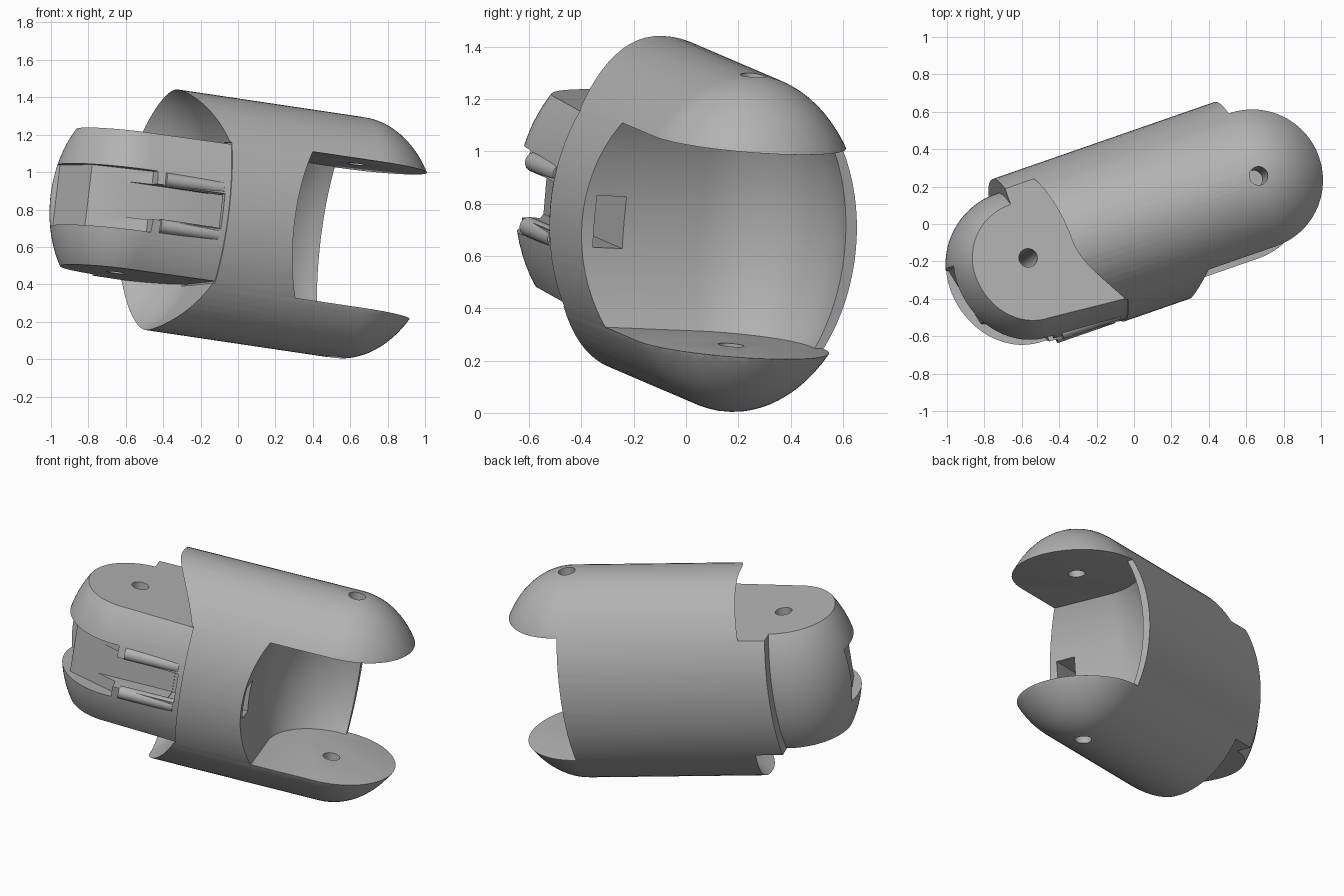
import bpy, bmesh, math
from mathutils import Matrix, Vector

cube = bpy.data.objects.get("Cube")
if cube:
    bpy.data.objects.remove(cube, do_unlink=True)

# Tilted frame: U runs along the link, W along the hinge pins
U = Vector((0.936, 0.325, -0.139)).normalized()
W = Vector((0.109, 0.079, 0.99))
W = (W - U * W.dot(U)).normalized()
V = W.cross(U)
FRAME = Matrix.Translation((0, 0, 0.738)) @ Matrix((U, V, W)).transposed().to_4x4()

FORK, PIN = 0.63, -0.652       # hinge positions along the link
A, B = 0.475, 0.65             # half width and half height of the shell
TONGUE, GAP = 0.37, 0.395      # half heights of the tongue and the fork gap
SEG = 80

grey = bpy.data.materials.new("plain grey")
grey.use_nodes = True
grey.diffuse_color = (0.45, 0.45, 0.45, 1)
grey.node_tree.nodes["Principled BSDF"].inputs["Base Color"].default_value = (0.45, 0.45, 0.45, 1)


def finish(name, bm):
    bmesh.ops.recalc_face_normals(bm, faces=bm.faces[:])
    mesh = bpy.data.meshes.new(name)
    bm.to_mesh(mesh)
    bm.free()
    mesh.materials.append(grey)
    ob = bpy.data.objects.new(name, mesh)
    bpy.context.collection.objects.link(ob)
    return ob


def skin(name, loops):
    """Join closed outlines of equal length and cap both ends."""
    bm = bmesh.new()
    loops = [[bm.verts.new(p) for p in loop] for loop in loops]
    for p, q in zip(loops, loops[1:]):
        for i in range(len(p)):
            j = (i + 1) % len(p)
            bm.faces.new((p[i], p[j], q[j], q[i]))
    bm.faces.new(loops[0])
    bm.faces.new(loops[-1])
    return finish(name, bm)


def loft(name, rings, front=1.0):
    """Elliptical rings (u, half width, half height), front half widened by a factor."""
    angles = [2 * math.pi * i / SEG for i in range(SEG)]
    return skin(name, [[(u, a * math.cos(t) * (front if math.cos(t) < 0 else 1), b * math.sin(t))
                        for t in angles] for u, a, b in rings])


def dome(u, a, b, side):
    angles = [math.radians(89 * i / 24) for i in range(25)]
    return [(u + side * a * math.sin(t), a * math.cos(t), b * math.cos(t)) for t in angles]


def prism(name, points, low, high):
    return skin(name, [[(u, v, w) for u, v in points] for w in (low, high)])


def box(name, u0, u1, v0, v1, w0, w1):
    return prism(name, [(u0, v0), (u1, v0), (u1, v1), (u0, v1)], w0, w1)


def arc(u, v, r, start, end, n):
    return [(u + r * math.cos(t), v + r * math.sin(t)) for t in
            (math.radians(start + (end - start) * i / n) for i in range(n + 1))]


def swing_room(name, centre, radius, height, side, low, high):
    """Space swept by a dome that swings in from the front; it opens towards side * U."""
    loops = []
    for i in range(25):
        w = low + (high - low) * i / 24
        r = radius * math.sqrt(1 - (w / height) ** 2)
        rim, far = centre + side * 0.04, centre + side * 1.5
        plan = [(far, 0.8), (rim, 0.8), (rim, r)]
        plan += [(centre - side * r * math.sin(t), r * math.cos(t))
                 for t in (math.pi / 2 * k / 20 for k in range(21))]
        plan += [(centre - side * r, -0.8), (far, -0.8)]
        loops.append([(u, v, w) for u, v in plan])
    return skin(name, loops)


def combine(target, tool, operation):
    mod = target.modifiers.new("shape", 'BOOLEAN')
    mod.operation = operation
    mod.solver = 'EXACT'
    mod.object = tool
    bpy.context.view_layer.objects.active = target
    bpy.ops.object.modifier_apply(modifier=mod.name)
    bpy.data.objects.remove(tool, do_unlink=True)


# Outer shell with domed fork tips
link = loft("link_body", [(-0.645, A, B)] + dome(FORK, A, B, 1))

# Socket between the fork arms
combine(link, swing_room("socket", 0.585, 0.43, 0.65, 1, -GAP, GAP), 'DIFFERENCE')

# Rounded inner lips of the fork arms
bm = bmesh.new()
bm.from_mesh(link.data)
lips = [e for e in bm.edges if len(e.link_faces) == 2
        and all(abs(abs(v.co.z) - GAP) < 0.001 and v.co.x > 0.27 for v in e.verts)
        and e.calc_face_angle_signed() > 0.3]
bmesh.ops.bevel(bm, geom=lips, offset=0.03, segments=3, profile=0.5, affect='EDGES', clamp_overlap=True)
bm.to_mesh(link.data)
bm.free()

# Clearance above and below the tongue
for low, high in ((TONGUE, 0.7), (-0.7, -TONGUE)):
    combine(link, swing_room("clearance", PIN, 0.497, 0.722, -1, low, high), 'DIFFERENCE')
combine(link, box("front_relief", -1, -0.22, -0.7, 0.1, -TONGUE - 0.01, TONGUE + 0.01), 'DIFFERENCE')

# Rounded tongue, fuller at the front
tongue = loft("tongue", [(-0.1, 0.418, 0.645)] + dome(PIN, 0.395, 0.57, -1), 1.13)
combine(tongue, box("slab", -1.3, 0.2, -0.8, 0.8, -TONGUE, TONGUE), 'INTERSECT')
combine(link, tongue, 'UNION')

# Flat recess around the tongue tip
recess = arc(PIN, 0, 0.365, 165, 273, 2) + arc(PIN, 0, 0.7, 273, 165, 3)
combine(link, prism("recess", recess, -0.165, 0.165), 'DIFFERENCE')

# Guide channel, open on the tongue and tunnelled into the socket
combine(link, box("open_channel", -0.8, -0.25, -0.7, -0.31, -0.095, 0.095), 'DIFFERENCE')
combine(link, box("tunnel", -0.3, 0.3, -0.425, -0.305, -0.1, 0.1), 'DIFFERENCE')

# Hinge pin holes
for u in (FORK, PIN):
    combine(link, prism("pin_hole", arc(u, 0, 0.05, 0, 345, 23), -1, 1), 'DIFFERENCE')

# Rounded rails beside the channel
parts = [link]
for side, name in ((1, "upper_rail"), (-1, "lower_rail")):
    bm = bmesh.new()
    bmesh.ops.create_cone(bm, cap_ends=True, segments=20, radius1=0.038, radius2=0.038, depth=0.33,
                          matrix=Matrix.Translation((-0.42, -0.425, side * 0.125))
                          @ Matrix.Rotation(math.pi / 2, 4, 'Y'))
    parts.append(finish(name, bm))

# Tilt into place and shade
bpy.ops.object.select_all(action='DESELECT')
for ob in parts:
    ob.data.transform(FRAME)
    ob.select_set(True)
bpy.context.view_layer.objects.active = link
bpy.ops.object.shade_smooth_by_angle(angle=math.radians(30))
